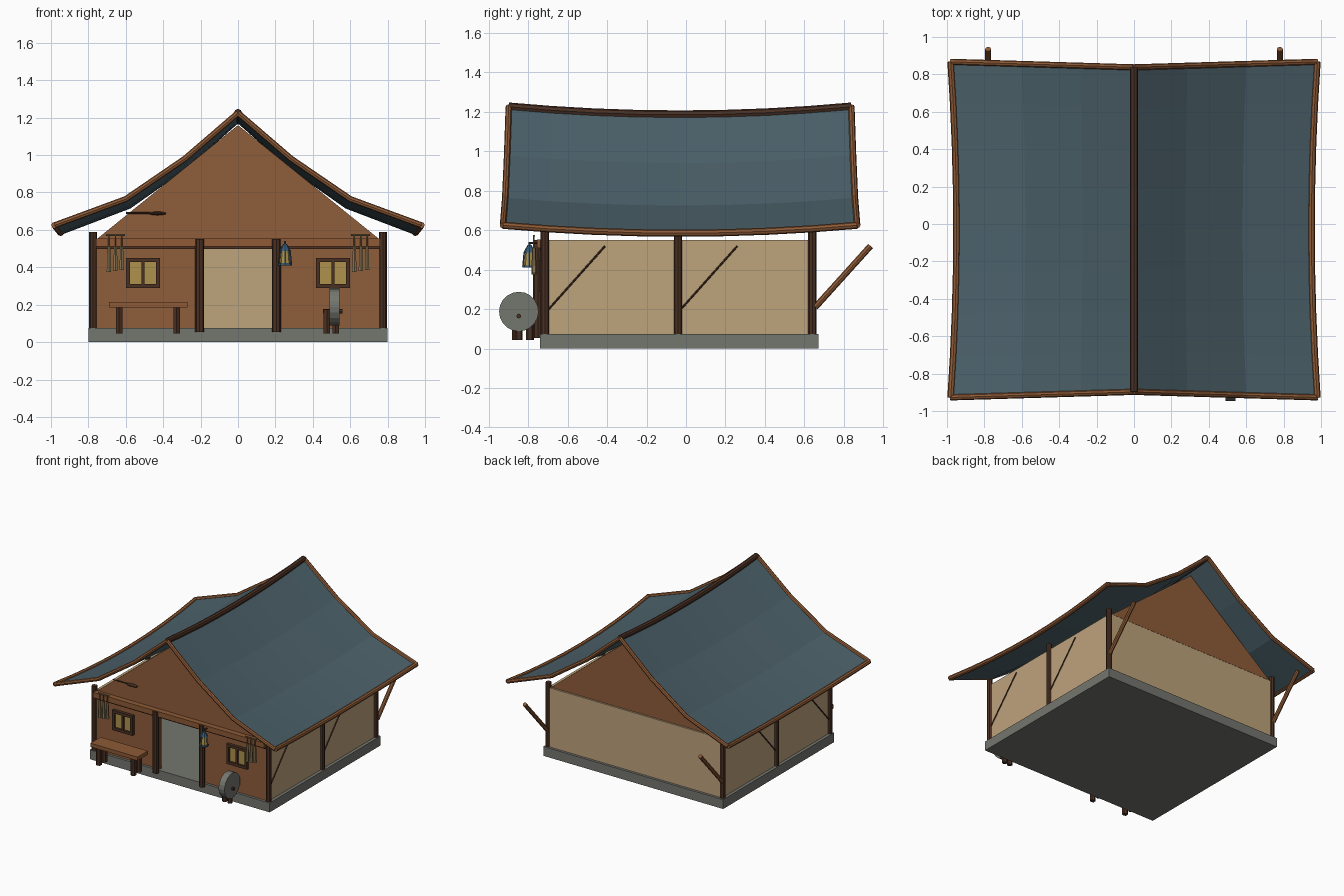
import bpy, bmesh, math
from mathutils import Vector

if "Cube" in bpy.data.objects:
    bpy.data.objects.remove(bpy.data.objects["Cube"], do_unlink=True)


def material(name, r, g, b):
    lin = [((c / 255 + 0.055) / 1.055) ** 2.4 for c in (r, g, b)] + [1]
    m = bpy.data.materials.new(name)
    m.use_nodes = True
    m.diffuse_color = lin
    m.node_tree.nodes["Principled BSDF"].inputs["Base Color"].default_value = lin
    return m


ROOF = material("slate blue canvas", 76, 97, 106)
WALL = material("brown boards", 143, 93, 58)
TAN = material("tan panels", 190, 163, 124)
DARK = material("dark timber", 74, 48, 35)
TRIM = material("warm timber", 142, 90, 54)
STONE = material("grey stone", 116, 118, 111)
GLASS = material("amber glass", 174, 146, 76)
BLUE = material("lantern blue", 55, 92, 120)
DRIED = material("dried olive", 138, 120, 82)


def finish(name, bm, mat):
    bmesh.ops.recalc_face_normals(bm, faces=bm.faces)
    me = bpy.data.meshes.new(name)
    bm.to_mesh(me)
    bm.free()
    me.materials.append(mat)
    ob = bpy.data.objects.new(name, me)
    bpy.context.collection.objects.link(ob)
    return ob


def box(name, x, y, z, mat):
    """Box from three (low, high) ranges."""
    bm = bmesh.new()
    bmesh.ops.create_cube(bm, size=1)
    for v in bm.verts:
        v.co = [lo + (c + 0.5) * (hi - lo) for c, (lo, hi) in zip(v.co, (x, y, z))]
    return finish(name, bm, mat)


def rod(name, a, b, r1, mat, r2=None, sides=8):
    """Round or tapered rod from a to b."""
    a, b = Vector(a), Vector(b)
    bm = bmesh.new()
    bmesh.ops.create_cone(bm, cap_ends=True, segments=sides, radius1=r1,
                          radius2=r1 if r2 is None else r2, depth=(b - a).length)
    turn = (b - a).to_track_quat('Z', 'Y')
    for v in bm.verts:
        v.co = turn @ v.co + (a + b) / 2
    return finish(name, bm, mat)


def panel(name, outline, y, depth, mat):
    """Wall cut from an x-z outline and given depth along y."""
    bm = bmesh.new()
    face = bm.faces.new([bm.verts.new((x, y, z)) for x, z in outline])
    ext = bmesh.ops.extrude_face_region(bm, geom=[face])
    for v in ext["geom"]:
        if isinstance(v, bmesh.types.BMVert):
            v.co.y += depth
    return finish(name, bm, mat)


def tube(name, points, radius, mat):
    """Jointed pole through a path."""
    bm = bmesh.new()
    rings = []
    for i, p in enumerate(points):
        d = points[min(i + 1, len(points) - 1)] - points[max(i - 1, 0)]
        q = d.to_track_quat('Z', 'Y')
        rings.append([bm.verts.new(p + q @ Vector((radius * math.cos(t * math.pi / 4),
                      radius * math.sin(t * math.pi / 4), 0))) for t in range(8)])
    for r, s in zip(rings, rings[1:]):
        for k in range(8):
            bm.faces.new((r[k], r[k - 1], s[k - 1], s[k]))
    bm.faces.new(rings[0])
    bm.faces.new(rings[-1])
    return finish(name, bm, mat)


# Stone platform
box("platform", (-0.8, 0.8), (-0.74, 0.67), (0, 0.075), STONE)

# Walls: front with open doorway, plain back and sides, two gables
panel("front_wall", [(-0.76, 0.07), (-0.19, 0.07), (-0.19, 0.5), (0.19, 0.5),
                     (0.19, 0.07), (0.76, 0.07), (0.76, 0.55), (-0.76, 0.55)], -0.72, 0.02, WALL)
box("back_wall", (-0.76, 0.76), (0.63, 0.65), (0.07, 0.55), TAN)
for name, y in (("front_gable", -0.715), ("back_gable", 0.63)):
    panel(name, [(-0.75, 0.555), (0.75, 0.555), (0, 1.16)], y, 0.015, WALL)

# Side walls, posts, thin braces and rear struts
for side, s in (("left", 1), ("right", -1)):
    box(side + "_wall", sorted((s * 0.755, s * 0.775)), (-0.71, 0.64), (0.07, 0.55), TAN)
    for name, y in (("front", -0.715), ("middle", -0.04), ("back", 0.64)):
        rod(f"{side}_{name}_post", (s * 0.775, y, 0.055), (s * 0.775, y, 0.59), 0.021, DARK)
    for y in (-0.7, -0.03):
        rod(side + "_brace", (s * 0.778, y, 0.195), (s * 0.778, y + 0.29, 0.52), 0.005, DARK)
    rod(side + "_strut", (s * 0.78, 0.655, 0.21), (s * 0.78, 0.935, 0.52), 0.016, TRIM)
    rod(side + "_door_post", (s * 0.205, -0.75, 0.055), (s * 0.205, -0.75, 0.55), 0.024, DARK)

# Front beam
box("front_beam", (-0.76, 0.76), (-0.755, -0.71), (0.51, 0.553), TRIM)
box("beam_shadow_rail", (-0.76, 0.76), (-0.74, -0.715), (0.498, 0.512), DARK)

# Sagging roof sheet, sampled from a half profile
PROFILE = [(0, 1.225), (0.285, 0.98), (0.6, 0.765), (0.98, 0.625)]
ROWS = 8


def roof_point(side, i, j):
    x, z = PROFILE[i]
    v = 2 * j / ROWS - 1
    return Vector((side * x * (0.968 + 0.032 * v * v),
                   -0.03 + v * (0.868 + 0.03 * x), z - 0.04 * (1 - v * v)))


for side, s in (("left", 1), ("right", -1)):
    bm = bmesh.new()
    grid = [[bm.verts.new(roof_point(s, i, j)) for j in range(ROWS + 1)] for i in range(4)]
    for a, b in zip(grid, grid[1:]):
        for j in range(ROWS):
            bm.faces.new((a[j], a[j + 1], b[j + 1], b[j]))
    sheet = finish(side + "_roof", bm, ROOF)
    sheet.modifiers.new("thickness", 'SOLIDIFY').thickness = 0.012
    tube(side + "_eave_pole", [roof_point(s, 3, j) for j in range(ROWS + 1)], 0.018, TRIM)
    for name, j in (("front", 0), ("back", ROWS)):
        tube(f"{side}_{name}_roof_edge", [roof_point(s, i, j) for i in range(4)], 0.016, TRIM)
tube("ridge_pole", [roof_point(1, 0, j) for j in range(ROWS + 1)], 0.022, DARK)

# Windows
for side, s in (("left", 1), ("right", -1)):
    cx = s * 0.508
    for name, x, z in (("top", (-0.09, 0.09), (0.428, 0.45)), ("sill", (-0.09, 0.09), (0.29, 0.312)),
                       ("jamb", (-0.09, -0.07), (0.31, 0.43)), ("jamb", (0.07, 0.09), (0.31, 0.43)),
                       ("mullion", (-0.007, 0.007), (0.31, 0.43))):
        box(f"{side}_window_{name}", (cx + x[0], cx + x[1]), (-0.745, -0.715), z, DARK)
    box(side + "_window_pane", (cx - 0.072, cx + 0.072), (-0.728, -0.719), (0.31, 0.43), GLASS)

# Bench
box("bench_seat", (-0.69, -0.27), (-0.89, -0.76), (0.185, 0.215), TRIM)
for x in (-0.635, -0.328):
    for y in (-0.86, -0.79):
        rod("bench_leg", (x, y, 0.045), (x, y, 0.19), 0.021, DARK, sides=6)

# Grindstone on short legs
rod("grindstone", (0.49, -0.847, 0.188), (0.543, -0.847, 0.188), 0.1, STONE, sides=20)
rod("grindstone_axle", (0.455, -0.847, 0.165), (0.56, -0.847, 0.165), 0.012, DARK)
for x in (0.475, 0.522):
    rod("grindstone_leg", (x, -0.847, 0.045), (x, -0.847, 0.175), 0.02, DARK, sides=6)

# Lantern hanging beside the door
LX, LY = 0.252, -0.793
rod("lantern_arm", (LX, -0.74, 0.535), (LX, LY, 0.535), 0.006, DARK)
rod("lantern_base", (LX, LY, 0.41), (LX, LY, 0.422), 0.036, BLUE)
rod("lantern_glass", (LX, LY, 0.42), (LX, LY, 0.49), 0.029, GLASS, 0.022)
rod("lantern_cap", (LX, LY, 0.488), (LX, LY, 0.525), 0.03, BLUE, 0.01)
rod("lantern_hook", (LX, LY, 0.52), (LX, LY, 0.54), 0.005, BLUE)
for k in range(4):
    c, s = math.cos(k * math.pi / 2), math.sin(k * math.pi / 2)
    rod("lantern_bar", (LX + 0.033 * c, LY + 0.033 * s, 0.415),
        (LX + 0.026 * c, LY + 0.026 * s, 0.49), 0.004, BLUE, sides=5)

# Drying strips hung from a thin rod on each side of the front
for s in (1, -1):
    rod("drying_rod", (s * 0.605, -0.77, 0.572), (s * 0.705, -0.77, 0.572), 0.005, DRIED, sides=6)
    for x, low in ((-0.69, 0.375), (-0.655, 0.38), (-0.622, 0.385)):
        x += 1.312 if s > 0 else 0
        rod("drying_strip", (x, -0.77, low), (x, -0.77, 0.51), 0.014, DRIED, 0.009, 6)
        rod("drying_cord", (x, -0.77, 0.5), (x, -0.77, 0.572), 0.004, DRIED, sides=5)

# Ladle resting against the front gable
rod("ladle_handle", (-0.6, -0.73, 0.69), (-0.47, -0.73, 0.69), 0.005, DARK, sides=6)
bm = bmesh.new()
bmesh.ops.create_uvsphere(bm, u_segments=10, v_segments=6, radius=1)
for v in bm.verts:
    v.co = (-0.43 + 0.05 * v.co.x, -0.73 + 0.02 * v.co.y, 0.688 + 0.01 * v.co.z)
finish("ladle_bowl", bm, DARK)
